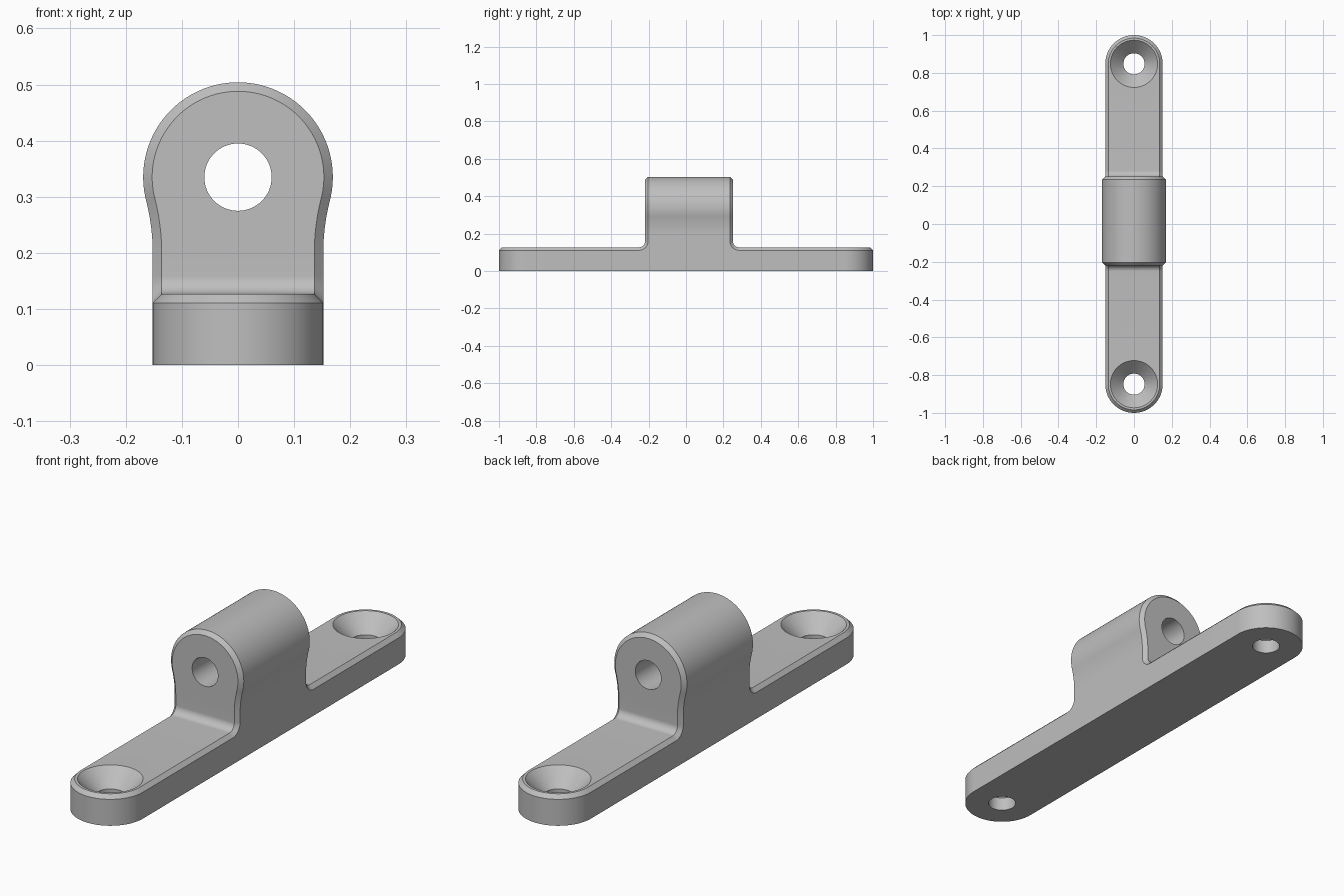
import bpy
import bmesh
from math import sin, cos, pi, atan2

cube = bpy.data.objects.get("Cube")
if cube:
    bpy.data.objects.remove(cube, do_unlink=True)

HALF = 0.152               # half width of the plate
TOP = 0.127                # plate thickness
BEVEL = 0.016              # chamfer on every upper edge
BOSS_Z, BOSS_R = 0.335, 0.169
FRONT, BACK = -0.219, 0.251
FILLET = 0.032

metal = bpy.data.materials.new("grey metal")
metal.use_nodes = True
grey = (0.52, 0.52, 0.52, 1)
metal.diffuse_color = grey
metal.node_tree.nodes["Principled BSDF"].inputs["Base Color"].default_value = grey


def arc(cx, cy, r, a0, a1, n):
    return [(cx + r * cos(a0 + (a1 - a0) * i / n), cy + r * sin(a0 + (a1 - a0) * i / n))
            for i in range(n + 1)]


def circle(r, n=64):
    return arc(0, 0, r, 0, 2 * pi, n)[:-1]


def loft(name, loops):
    """Closed solid through loops that have equal point counts."""
    bm = bmesh.new()
    rings = [[bm.verts.new(p) for p in loop] for loop in loops]
    n = len(rings[0])
    for a, b in zip(rings, rings[1:]):
        for i in range(n):
            j = (i + 1) % n
            bm.faces.new((a[i], a[j], b[j], b[i]))
    bm.faces.new(rings[0])
    bm.faces.new(rings[-1])
    bmesh.ops.recalc_face_normals(bm, faces=bm.faces)
    mesh = bpy.data.meshes.new(name)
    bm.to_mesh(mesh)
    bm.free()
    mesh.materials.append(metal)
    obj = bpy.data.objects.new(name, mesh)
    bpy.context.collection.objects.link(obj)
    return obj


def combine(target, other, operation):
    mod = target.modifiers.new(operation.lower(), "BOOLEAN")
    mod.operation = operation
    mod.solver = "EXACT"
    mod.object = other
    bpy.context.view_layer.objects.active = target
    bpy.ops.object.modifier_apply(modifier=mod.name)
    bpy.data.objects.remove(other, do_unlink=True)


# Plate with round ends and chamfered top edge
def stadium(inset, z):
    r, c = HALF - inset, 1 - HALF
    return [(x, y, z) for x, y in arc(0, c, r, 0, pi, 40) + arc(0, -c, r, pi, 2 * pi, 40)]


bracket = loft("mounting_bracket",
               [stadium(0, 0), stadium(0, TOP - BEVEL), stadium(BEVEL, TOP)])


# Boss: round head blending through a concave flare into the plate sides
def boss_outline(inset, y):
    flare_z = 0.2
    drop = BOSS_Z - flare_z
    flare_r = (HALF ** 2 + drop ** 2 - BOSS_R ** 2) / (2 * (BOSS_R - HALF))
    flare_x = HALF + flare_r
    tilt = atan2(drop, flare_x)
    side = arc(flare_x, flare_z, flare_r + inset, pi, pi - tilt, 14)
    head = arc(0, BOSS_Z, BOSS_R - inset, -tilt, pi / 2, 40)
    half = [(HALF - inset, 0.04)] + side + head[1:]
    mirrored = [(-x, z) for x, z in reversed(half[:-1])]
    return [(x, y, z) for x, z in half + mirrored]


boss = loft("boss", [boss_outline(BEVEL, FRONT), boss_outline(0, FRONT + BEVEL),
                     boss_outline(0, BACK - BEVEL), boss_outline(BEVEL, BACK)])
combine(bracket, boss, "UNION")


# Fillets between the boss ends and the plate, chamfered along their sides
def fillet_outline(inset, x, wall, s):
    cy, cz = wall + s * FILLET, TOP + FILLET
    curve = arc(0, cz, FILLET + inset, pi, 1.5 * pi, 14)
    pts = [(cy + s * u, z) for u, z in curve]
    pts += [(cy, 0.06), (wall - s * 0.1, 0.06), (wall - s * 0.1, cz)]
    return [(x, y, z) for y, z in pts]


for wall, s in ((FRONT, -1), (BACK, 1)):
    inner = HALF - BEVEL
    fillet = loft("fillet", [fillet_outline(BEVEL, -HALF, wall, s),
                             fillet_outline(0, -inner, wall, s),
                             fillet_outline(0, inner, wall, s),
                             fillet_outline(BEVEL, HALF, wall, s)])
    combine(bracket, fillet, "UNION")

# Bore through the boss
bore = loft("bore", [[(x, y, BOSS_Z + z) for x, z in circle(0.06)] for y in (-0.5, 0.5)])
combine(bracket, bore, "DIFFERENCE")

# Countersunk screw holes
for y0 in (-0.848, 0.848):
    steps = ((0.056, -0.1), (0.056, 0.058), (0.125, TOP), (0.125, 0.3))
    hole = loft("screw_hole", [[(x, y + y0, z) for x, y in circle(r)] for r, z in steps])
    combine(bracket, hole, "DIFFERENCE")

bpy.ops.object.select_all(action="DESELECT")
bracket.select_set(True)
bpy.context.view_layer.objects.active = bracket
bpy.ops.object.shade_smooth_by_angle(angle=pi / 6)
